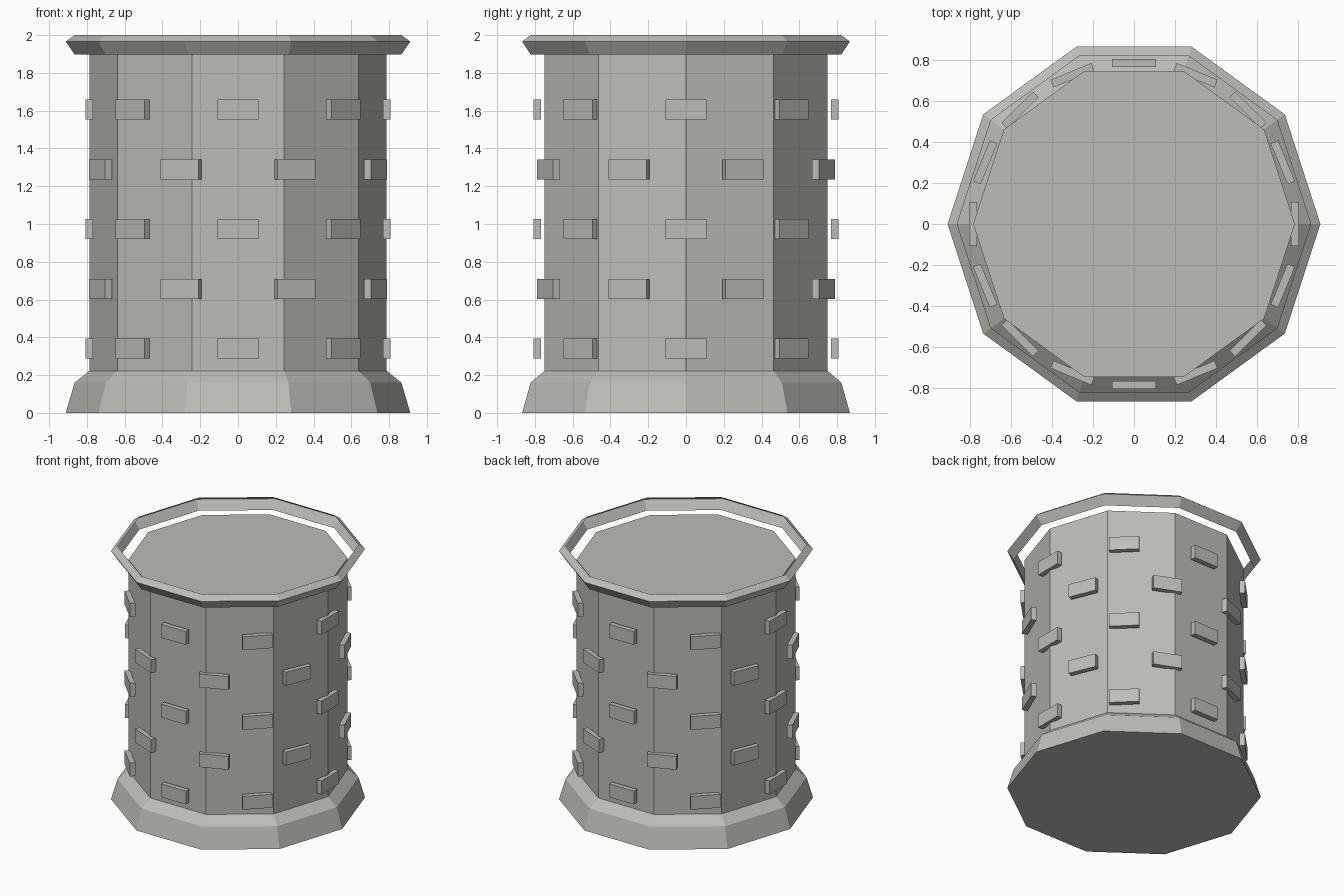
import bpy, bmesh
from math import pi, cos, sin
from mathutils import Matrix

cube = bpy.data.objects.get("Cube")
if cube:
    bpy.data.objects.remove(cube)

stone = bpy.data.materials.new("warm_grey_stone")
stone.use_nodes = True
colour = (0.51, 0.515, 0.475, 1)
stone.diffuse_color = colour
stone.node_tree.nodes["Principled BSDF"].inputs["Base Color"].default_value = colour

SIDES = 10


def add_object(name, bm):
    mesh = bpy.data.meshes.new(name)
    bm.to_mesh(mesh)
    bm.free()
    mesh.materials.append(stone)
    obj = bpy.data.objects.new(name, mesh)
    bpy.context.collection.objects.link(obj)
    return obj


def turned(name, profile, cap_bottom=False, cap_top=False):
    """Ten-sided shell from (radius, height) points, listed bottom to top."""
    bm = bmesh.new()
    rings = [[bm.verts.new((r * cos(2 * pi * i / SIDES), r * sin(2 * pi * i / SIDES), z))
              for i in range(SIDES)] for r, z in profile]
    for low, high in zip(rings, rings[1:]):
        for i in range(SIDES):
            j = (i + 1) % SIDES
            bm.faces.new((low[i], low[j], high[j], high[i]))
    if cap_bottom:
        bm.faces.new(rings[0][::-1])
    if cap_top:
        bm.faces.new(rings[-1])
    return add_object(name, bm)


# Flared foot, straight wall with flat roof, and open rim band
turned("base", [(0.912, 0), (0.865, 0.16), (0.787, 0.223)], cap_bottom=True)
turned("tower_wall", [(0.787, 0.223), (0.787, 1.897)], cap_top=True)
turned("top_rim", [(0.865, 1.897), (0.912, 1.966), (0.865, 2.0)])

# Staggered rows of eight protruding bricks
for row in range(5):
    bm = bmesh.new()
    for k in range(8):
        angle = (k + 0.5 * (row % 2)) * pi / 4
        place = (Matrix.Rotation(angle, 4, "Z")
                 @ Matrix.Translation((0.788, 0, 0.341 + 0.316 * row))
                 @ Matrix.Diagonal((0.04, 0.216, 0.106, 1)))
        bmesh.ops.create_cube(bm, size=1, matrix=place)
    add_object(f"brick_row_{row + 1}", bm)
